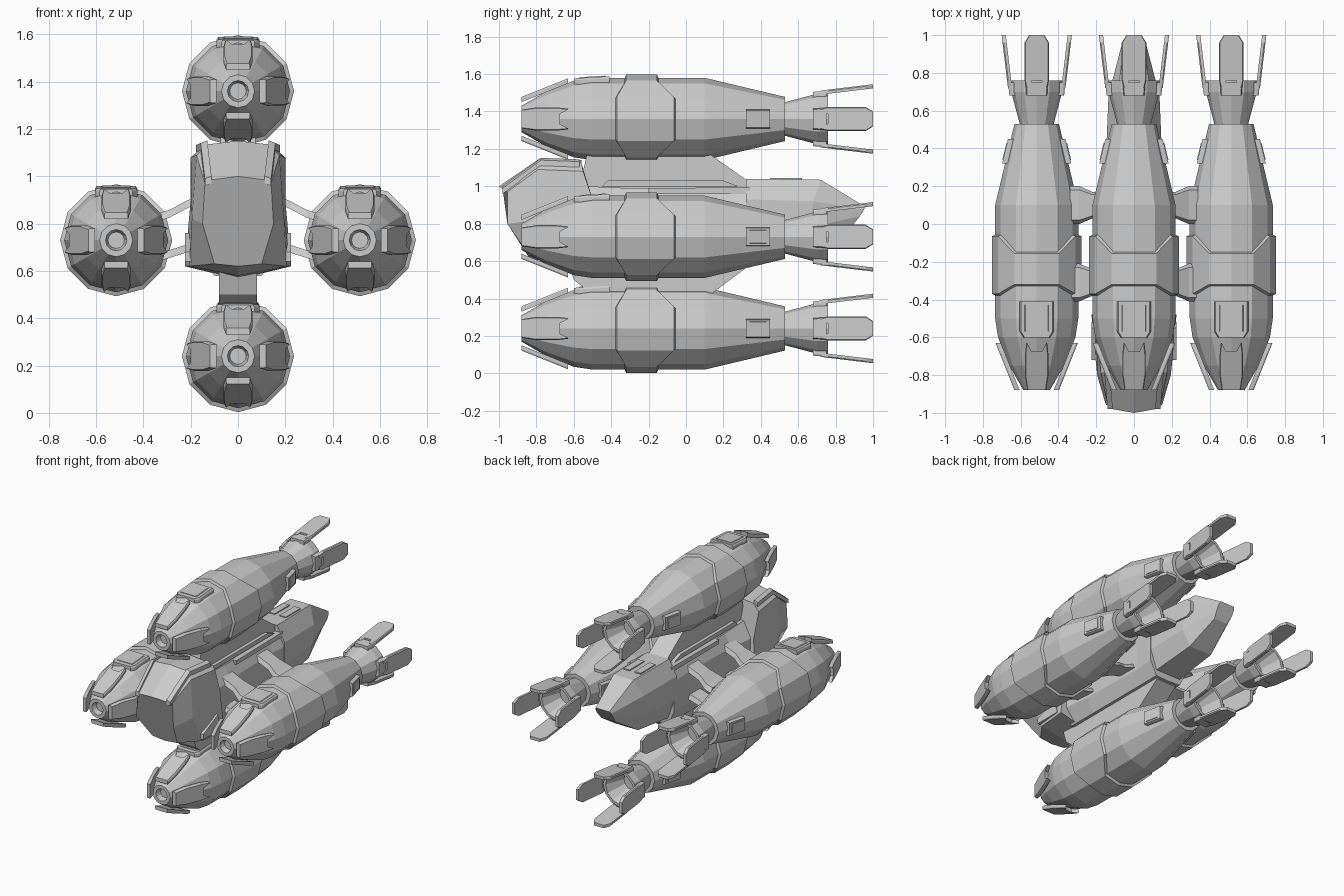
import bpy, bmesh, math
from mathutils import Vector

cube = bpy.data.objects.get("Cube")
if cube:
    bpy.data.objects.remove(cube, do_unlink=True)

grey = bpy.data.materials.new("light_grey_metal")
grey.use_nodes = True
GREY = (0.6, 0.6, 0.6, 1)
grey.diffuse_color = GREY
grey.node_tree.nodes["Principled BSDF"].inputs["Base Color"].default_value = GREY

SIDES = 12
POD_CENTRES = {"top": (0, 0, 1.36), "bottom": (0, 0, 0.24),
               "left": (0.515, 0, 0.73), "right": (-0.515, 0, 0.73)}


def make_mesh(name, loops, caps=True, ring=False):
    """Skin a row of equal closed loops; ring joins the last loop to the first."""
    bm = bmesh.new()
    rows = [[bm.verts.new(p) for p in loop] for loop in loops]
    pairs = list(zip(rows, rows[1:])) + ([(rows[-1], rows[0])] if ring else [])
    for a, b in pairs:
        for i in range(len(a)):
            j = (i + 1) % len(a)
            bm.faces.new((a[i], a[j], b[j], b[i]))
    if caps and not ring:
        bm.faces.new(rows[0])
        bm.faces.new(rows[-1])
    bmesh.ops.remove_doubles(bm, verts=bm.verts, dist=0.0005)
    bmesh.ops.recalc_face_normals(bm, faces=bm.faces)
    mesh = bpy.data.meshes.new(name)
    bm.to_mesh(mesh)
    bm.free()
    mesh.materials.append(grey)
    return mesh


def place(name, mesh, location=(0, 0, 0)):
    ob = bpy.data.objects.new(name, mesh)
    ob.location = location
    bpy.context.collection.objects.link(ob)
    return ob


def circle(y, r):
    steps = [math.tau * i / SIDES for i in range(SIDES)]
    return [(r * math.cos(a), y, r * math.sin(a)) for a in steps]


def plate(name, half, r0, slope, thick, angle):
    """Plate lying over the pod; half is the (y, width) outline of one side."""
    outline = half + [(y, -t) for y, t in reversed(half)]
    c, s = math.cos(angle), math.sin(angle)
    y0 = half[0][0]

    def layer(drop, shrink):
        pts = []
        for y, t in outline:
            r = r0 + slope * (y - y0) - drop
            t *= shrink
            pts.append((r * c - t * s, y, r * s + t * c))
        return pts
    return make_mesh(name, [layer(thick, 1), layer(thick * 0.3, 1), layer(0, 0.92)])


def loft(name, sections):
    """Symmetrical hull from half sections running crest to keel."""
    loops = []
    for half in sections:
        mirror = [(-x, y, z) for x, y, z in reversed(half) if x > 0]
        loops.append(half + mirror)
    return place(name, make_mesh(name, loops))


def slab(name, profile, half_width):
    """Side profile (y, z) given thickness across x."""
    loops = [[(x, y, z) for y, z in profile] for x in (-half_width, half_width)]
    return place(name, make_mesh(name, loops))


# Engine pod shell, with recessed nose port and hollow exhaust bell
shell_profile = [(-.84, .001), (-.84, .035), (-.88, .045), (-.88, .07), (-.75, .145),
                 (-.6, .205), (-.5, .22), (.1, .22), (.53, .118), (.53, .09),
                 (.7, .135), (.76, .135), (.76, .115), (.62, .065), (.62, .001)]
parts = {"pod_shell": make_mesh("pod_shell", [circle(y, r) for y, r in shell_profile])}

# Raised collar around the pod, longer on its flanks than on top and bottom
collar = []
for i in range(SIDES):
    a = math.tau * i / SIDES
    flank = abs(math.sin(a)) < 0.6
    front, back = (-.37, -.065) if flank else (-.32, -.155)
    edge = [(front - .012, .21), (front, .237), (back, .237), (back + .012, .21)]
    collar.append([(r * math.cos(a), y, r * math.sin(a)) for y, r in edge])
parts["pod_collar"] = make_mesh("pod_collar", collar, ring=True)

# Four nose guards and four tail fins
nose_outline = [(-.88, .05), (-.8, .062), (-.69, .062), (-.63, .055), (-.675, .03)]
tail_outline = [(.76, .03), (.72, .035), (.72, .055), (.76, .065), (.96, .065), (1.0, .04)]
for i in range(4):
    a = math.pi / 2 * i
    parts[f"nose_guard_{i + 1}"] = plate("nose_guard", nose_outline, .118, .4, .028, a)
    parts[f"tail_fin_{i + 1}"] = plate("tail_fin", tail_outline, .157, .12, .022, a)
    # Small bracket joining each tail fin to the bell
    bracket = [(.68, .055), (.75, .06)]
    parts[f"fin_bracket_{i + 1}"] = plate("fin_bracket", bracket, .145, .1, .03, a)

# Top access hatch and its inner cover
parts["top_hatch"] = plate("top_hatch", [(-.6, .07), (-.57, .09), (-.41, .09)],
                           .217, .06, .035, math.pi / 2)
parts["hatch_cover"] = plate("hatch_cover", [(-.57, .065), (-.43, .065)],
                             .223, .06, .02, math.pi / 2)

# Flank boxes near the tail
for side, a in (("left", 0), ("right", math.pi)):
    parts[side + "_flank_box"] = plate("flank_box", [(.32, .05), (.45, .05)],
                                       .183, -.24, .035, a)
    parts[side + "_flank_cover"] = plate("flank_cover", [(.34, .037), (.43, .037)],
                                         .182, -.24, .02, a)

for where, centre in POD_CENTRES.items():
    for part, mesh in parts.items():
        place(f"{where}_{part}", mesh, centre)

# Cockpit
loft("cockpit", [
    [(0, -1, 1.0), (.115, -.98, .985), (.14, -.955, .97), (.15, -.955, .8),
     (.1, -.84, .63), (0, -.84, .62)],
    [(0, -.78, 1.15), (.13, -.77, 1.135), (.175, -.79, 1.09), (.195, -.8, .82),
     (.205, -.7, .62), (0, -.7, .58)],
    [(0, -.56, 1.14), (.15, -.56, 1.125), (.2, -.55, 1.08), (.2, -.49, .9),
     (.225, -.48, .62), (0, -.48, .565)]])

# Middle hull
loft("middle_hull", [
    [(0, y, top), (.1, y, top), (w, y, .9), (w, y, .68), (.1, y, .58), (0, y, .575)]
    for y, top, w in ((-.52, 1.0, .18), (-.3, .99, .15), (.2, .99, .14), (.35, .99, .15))])

# Rear block, tapering to a blunt wedge
loft("rear_block", [
    [(0, .32, 1.04), (.09, .32, 1.04), (.15, .32, .93), (.15, .32, .76),
     (.1, .32, .62), (0, .32, .62)],
    [(0, .72, 1.035), (.08, .72, 1.035), (.135, .68, .92), (.135, .66, .78),
     (.09, .68, .66), (0, .68, .66)],
    [(0, .96, .89), (.055, .96, .89), (.065, .95, .875), (.065, .93, .84),
     (.055, .89, .79), (0, .89, .79)]])

# Upper and lower pylons holding the top and bottom pods
slab("upper_pylon", [(-.58, .95), (-.53, 1.17), (.13, 1.17), (.33, 1.03), (.33, .95)], .075)
slab("lower_pylon", [(-.64, .62), (-.6, .5), (-.5, .42), (.13, .42), (.33, .57), (.33, .62)], .08)
slab("hull_trim", [(-.2, .96), (-.2, .99), (.34, .995), (.34, .96)], .125)
slab("pylon_foot", [(-.45, 1.0), (-.42, 1.03), (.2, 1.03), (.28, 1.0)], .1)

for side, name in ((1, "left"), (-1, "right")):
    # Canopy rail running from nose to roof
    rail = [(.112, -.98, .99), (.13, -.775, 1.14), (.15, -.57, 1.132)]
    loops = [[Vector((side * (x + dx), y, z + dz))
              for dx, dz in ((0, -.02), (0, .012), (.028, 0), (.028, -.03))]
             for x, y, z in rail]
    place(name + "_canopy_rail", make_mesh("canopy_rail", loops))

    # Cheek panel low on the cockpit
    cheek = [[(side * x, y, z) for y, z in
              ((-.72, .64), (-.72, .68), (-.55, .76), (-.52, .64))] for x in (.19, .225)]
    place(name + "_cheek_panel", make_mesh("cheek_panel", cheek))

    # Vent strip on the rear block roof
    vent = [[(side * x, y, z) for x, z in ((.02, 1.03), (.02, 1.045), (.07, 1.045), (.07, 1.03))]
            for y in (.45, .62)]
    place(name + "_roof_vent", make_mesh("roof_vent", vent))

    # Pairs of struts out to the flank pods
    for where, y in (("front", -.31), ("rear", .1)):
        for level, z_in, z_out in (("upper", .93, .825), ("lower", .73, .655)):
            loops = []
            for x, z, half in ((.1, z_in, .075), (.22, (z_in + z_out) / 2, .07),
                               (.29, z_out + .015, .1), (.34, z_out, .1)):
                loops.append([(side * x, y + half * dy, z + dz) for dy, dz in
                              ((-1, -.015), (-.8, .018), (.8, .018), (1, -.015))])
            place(f"{name}_{where}_{level}_strut", make_mesh("strut", loops))
